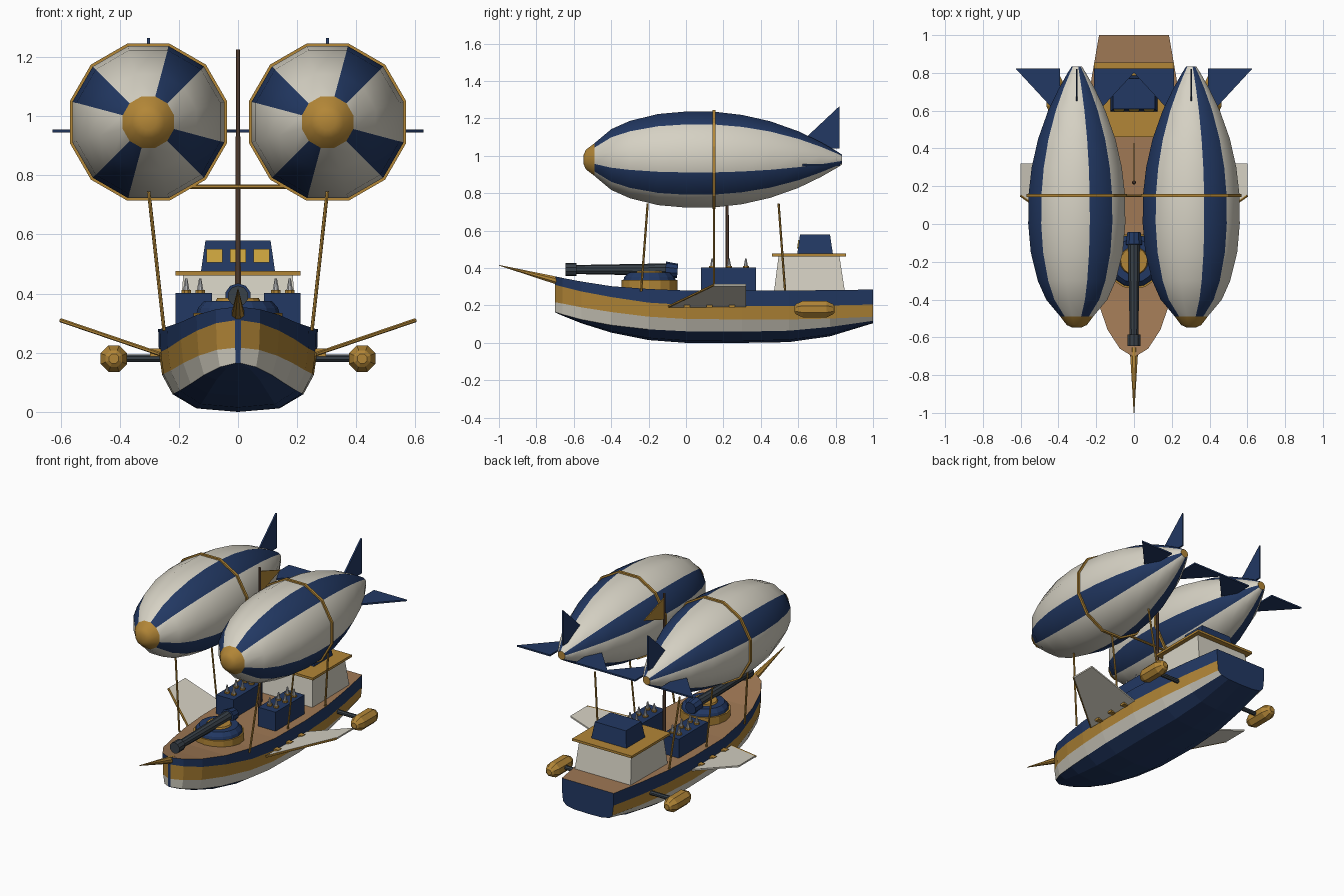
import bpy, bmesh, math
from mathutils import Vector

if "Cube" in bpy.data.objects:
    bpy.data.objects.remove(bpy.data.objects["Cube"])


def material(name, rgb):
    m = bpy.data.materials.new(name)
    m.diffuse_color = (*rgb, 1)
    m.use_nodes = True
    m.node_tree.nodes["Principled BSDF"].inputs["Base Color"].default_value = m.diffuse_color
    return m


NAVY = material("navy", (0.016, 0.04, 0.125))
WHITE = material("cream", (0.67, 0.64, 0.55))
GOLD = material("gold", (0.45, 0.24, 0.038))
DECK = material("deck_tan", (0.35, 0.19, 0.09))
BROWN = material("mast_brown", (0.13, 0.07, 0.042))
GREY = material("gun_grey", (0.04, 0.052, 0.065))
GLASS = material("window_yellow", (0.62, 0.38, 0.05))
SILVER = material("silver", (0.45, 0.46, 0.47))


def mesh(name, verts, faces, mats, idx=None, smooth=None):
    me = bpy.data.meshes.new(name)
    me.from_pydata([tuple(v) for v in verts], [], faces)
    for m in mats:
        me.materials.append(m)
    if idx:
        me.polygons.foreach_set("material_index", idx)
    bm = bmesh.new()
    bm.from_mesh(me)
    bmesh.ops.recalc_face_normals(bm, faces=bm.faces)
    bm.to_mesh(me)
    bm.free()
    ob = bpy.data.objects.new(name, me)
    bpy.context.collection.objects.link(ob)
    if smooth:
        bpy.ops.object.select_all(action='DESELECT')
        ob.select_set(True)
        bpy.context.view_layer.objects.active = ob
        bpy.ops.object.shade_smooth_by_angle(angle=math.radians(smooth))
    return ob


def loft(name, rings, mats, rule=None, caps=(0, 0), smooth=None):
    """Skin closed rings; rule(strip, segment) gives the material index."""
    n = len(rings[0])
    verts = [p for r in rings for p in r]
    faces, idx = [], []
    for i in range(len(rings) - 1):
        for j in range(n):
            k = (j + 1) % n
            faces.append((i * n + j, i * n + k, (i + 1) * n + k, (i + 1) * n + j))
            idx.append(rule(i, j) if rule else 0)
    last = (len(rings) - 1) * n
    faces += [tuple(range(n)), tuple(range(last, last + n))]
    return mesh(name, verts, faces, mats, idx + list(caps), smooth)


def ring_y(x, y, z, r, n, turn=0.5):
    return [(x + r * math.cos((k + turn) * math.tau / n), y,
             z + r * math.sin((k + turn) * math.tau / n)) for k in range(n)]


def rod(name, a, b, r1, r2, mat, n=8, smooth=None):
    a, b = Vector(a), Vector(b)
    q = (b - a).to_track_quat('Z', 'Y')
    rings = []
    for c, r in ((a, r1), (b, r2)):
        rings.append([c + q @ Vector((r * math.cos((k + .5) * math.tau / n),
                                      r * math.sin((k + .5) * math.tau / n), 0)) for k in range(n)])
    return loft(name, rings, [mat], smooth=smooth)


def block(name, low, high, mat):
    """Tapered box; low and high are (x0, x1, y0, y1, z)."""
    rings = [[(x0, y0, z), (x1, y0, z), (x1, y1, z), (x0, y1, z)]
             for x0, x1, y0, y1, z in (low, high)]
    return loft(name, rings, [mat])


def plate(name, pts, offset, mat):
    """Flat outline thickened symmetrically along offset."""
    o = Vector(offset) / 2
    return loft(name, [[Vector(p) - o for p in pts], [Vector(p) + o for p in pts]], [mat])


# Hull stations: y, half width, keel, stripe heights (three), deck height
stations = [
    (-.70, .010, .163, .165, .217, .310, .355),
    (-.66, .075, .145, .152, .210, .300, .347),
    (-.56, .140, .105, .125, .190, .275, .328),
    (-.40, .195, .055, .095, .165, .245, .303),
    (-.20, .240, .015, .072, .140, .215, .288),
    (0.00, .265, .000, .062, .128, .203, .280),
    (0.30, .270, .000, .060, .125, .197, .280),
    (0.55, .255, .004, .065, .125, .197, .280),
    (0.77, .225, .035, .085, .130, .200, .282),
    (1.00, .185, .105, .118, .140, .205, .285)]
rings = []
for y, w, k, n, g, b, t in stations:
    side = [(.52 * w, k + .2 * (n - k)), (.82 * w, n), (.95 * w, g), (.99 * w, b), (w, t)]
    rings.append([(-x, y, z) for x, z in reversed(side)] + [(0, y, k)] + [(x, y, z) for x, z in side])
hull_rows = [0, 1, 2, 0, 0, 0, 0, 2, 1, 0, 3]
loft("hull", rings, [NAVY, GOLD, WHITE, DECK], lambda i, j: hull_rows[j])
rod("bowsprit", (0, -.66, .325), (0, -1, .415), .024, .002, GOLD)

# Deck house, roof, bridge and windows
block("deck_house", (-.20, .20, .47, .85, .27), (-.185, .185, .495, .82, .465), WHITE)
block("house_roof", (-.212, .212, .46, .855, .462), (-.212, .212, .46, .855, .477), GOLD)
block("bridge", (-.125, .125, .595, .785, .477), (-.11, .11, .61, .77, .58), NAVY)
for x in (-.08, 0, .08):
    pts = [(x + sx * .027, .595 + (z - .477) * .146 - .002, z)
           for sx, z in ((-1, .505), (1, .505), (1, .551), (-1, .551))]
    plate("bridge_window", pts, (0, .007, 0), GLASS)

# Gun turret
def drum(name, steps, mats, rule, n=16):
    rings = [[(r * math.cos(k * math.tau / n), -.195 + r * math.sin(k * math.tau / n), z)
              for k in range(n)] for r, z in steps]
    loft(name, rings, mats, rule, (0, len(mats) - 1))


drum("turret_base", [(.15, .27), (.15, .335)], [GOLD], None)
drum("turret_top", [(.14, .335), (.135, .352), (.115, .375)], [NAVY], None)
drum("turret_cap", [(.075, .375), (.07, .385)], [GOLD], None)
rod("gun_barrel", (0, -.09, .392), (0, -.60, .392), .033, .024, GREY, 10)
rod("gun_muzzle", (0, -.585, .392), (0, -.645, .392), .035, .035, GREY, 10)
rod("gun_breech", (0, -.045, .385), (0, -.11, .39), .038, .045, NAVY, 10)

# Mast and pennant
rod("mast", (0, .22, .27), (0, .22, 1.226), .011, .007, BROWN)
plate("pennant", [(0, .225, 1.2), (0, .225, 1.06), (0, .43, 1.13)], (.006, 0, 0), GOLD)
rod("balloon_spar", (-.2, .15, .762), (.2, .15, .762), .008, .008, GOLD)

# Balloon profile: y, radius
profile = [(-.547, .027), (-.535, .055), (-.49, .09), (-.4, .168), (-.3, .214), (-.15, .252),
           (0, .266), (.15, .265), (.3, .247), (.45, .212), (.6, .157), (.72, .097), (.8, .05), (.835, .027)]
CZ = .98
for s in (-1, 1):
    cx = .303 * s
    loft("balloon", [ring_y(cx, y, CZ, r, 12) for y, r in profile], [WHITE, NAVY, GOLD],
         lambda i, j: 2 if i < 2 else int(j % 3 == 1), (2, 2), smooth=35)
    loft("balloon_band", [ring_y(cx, y, CZ, .275, 12) for y in (.142, .158)], [GOLD])
    # Tail fins
    plate("top_fin", [(cx, .58, CZ + .06), (cx, .82, CZ + .06), (cx, .82, CZ + .285)], (.01, 0, 0), NAVY)
    for d in (-1, 1):
        plate("side_fin", [(cx + d * .09, .57, .95), (cx + d * .09, .823, .95),
                           (cx + d * .324, .823, .95)], (0, 0, .01), NAVY)
    # Rigging
    for y0, y1 in ((-.24, -.205), (.15, .15), (.53, .495)):
        rod("rigging_pole", (.25 * s, y0, .275), (.302 * s, y1, .745), .006, .006, GOLD, 6)

    # Battery box with terminals
    block("battery_box", (.15 * s - .062, .15 * s + .062, .08, .375, .27),
          (.15 * s - .062, .15 * s + .062, .08, .375, .402), NAVY)
    for x in (.128, .175):
        for y in (.14, .23, .32):
            rod("terminal_base", (x * s, y, .40), (x * s, y, .412), .017, .017, GOLD)
            rod("terminal_spike", (x * s, y, .41), (x * s, y, .452), .012, .004, SILVER)

    # Side wing with gold leading edge and hinges
    wing = [(.262 * s, -.09, .195), (.6 * s, .15, .31), (.6 * s, .32, .31), (.262 * s, .32, .195)]
    plate("wing", wing, (0, 0, .01), WHITE)
    rod("wing_edge", wing[0], wing[1], .007, .007, GOLD, 6)
    for y in (.005, .125, .245):
        block("wing_hinge", (.275 * s - .022, .275 * s + .022, y - .016, y + .016, .188),
              (.275 * s - .022, .275 * s + .022, y - .016, y + .016, .215), GOLD)

    # Engine pod and strut
    pod = [(.58, .018), (.588, .03), (.625, .048), (.75, .048), (.785, .03), (.795, .018)]
    loft("engine_pod", [ring_y(.42 * s, y, .18, r, 8) for y, r in pod], [GOLD])
    rod("engine_strut", (.22 * s, .685, .182), (.4 * s, .685, .182), .014, .014, GREY)
